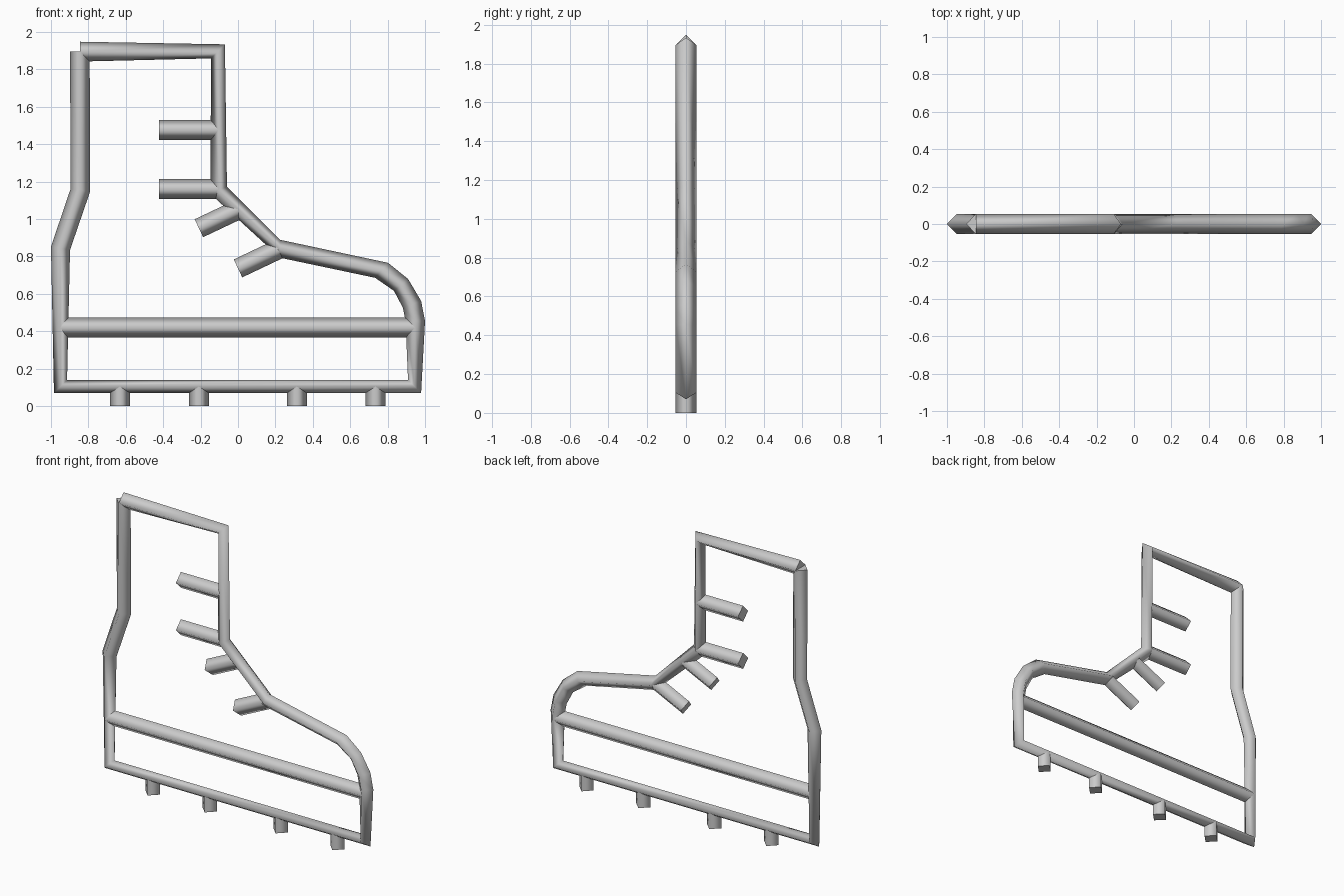
import bpy, bmesh
from mathutils import Vector

if "Cube" in bpy.data.objects:
    bpy.data.objects.remove(bpy.data.objects["Cube"])

R = 0.053  # half width of the diamond-section tube

grey = bpy.data.materials.new("plain grey")
grey.diffuse_color = (0.6, 0.6, 0.6, 1)
grey.use_nodes = True
grey.node_tree.nodes["Principled BSDF"].inputs["Base Color"].default_value = grey.diffuse_color


def tube(name, stations):
    """Diamond-section tube through (outer, inner) pairs of x, z points."""
    bm = bmesh.new()
    rings = []
    for (ox, oz), (ix, iz) in stations:
        mx, mz = (ox + ix) / 2, (oz + iz) / 2
        ring = [(ox, 0, oz), (mx, -R, mz), (ix, 0, iz), (mx, R, mz)]
        rings.append([bm.verts.new(p) for p in ring])
    for a, b in zip(rings, rings[1:]):
        for i in range(4):
            j = (i + 1) % 4
            bm.faces.new((a[i], a[j], b[j], b[i])).smooth = True
    # flat end caps, split from the smooth sides
    caps = [bm.faces.new(rings[0]), bm.faces.new(rings[-1])]
    bmesh.ops.recalc_face_normals(bm, faces=bm.faces)
    for cap in caps:
        for e in cap.edges:
            e.smooth = False
    mesh = bpy.data.meshes.new(name)
    bm.to_mesh(mesh)
    bm.free()
    mesh.materials.append(grey)
    obj = bpy.data.objects.new(name, mesh)
    bpy.context.collection.objects.link(obj)
    return obj


def bar(name, start, end):
    """Straight tube between two x, z points."""
    a, b = Vector(start), Vector(end)
    d = (b - a).normalized()
    n = Vector((-d.y, d.x)) * R
    return tube(name, [(a + n, a - n), (b + n, b - n)])


# Boot outline: down the heel, along the sole, round the toe, up the shaft
tube("boot_outline", [
    ((-0.898, 1.895), (-0.793, 1.895)),
    ((-0.895, 1.162), (-0.791, 1.146)),
    ((-1.000, 0.852), (-0.898, 0.835)),
    ((-0.984, 0.070), (-0.914, 0.139)),
    ((0.979, 0.070), (0.909, 0.139)),
    ((1.000, 0.455), (0.896, 0.455)),
    ((0.979, 0.562), (0.882, 0.525)),
    ((0.909, 0.680), (0.834, 0.616)),
    ((0.802, 0.766), (0.733, 0.686)),
    ((0.225, 0.889), (0.225, 0.793)),
    ((-0.059, 1.173), (-0.148, 1.135)),
    ((-0.070, 1.934), (-0.144, 1.859)),
    ((-0.845, 1.948), (-0.845, 1.842)),
])

# Line between the sole and the upper
bar("sole_line", (-0.95, 0.42), (0.945, 0.42))

# Studs under the sole
for i, x in enumerate((-0.631, -0.209, 0.315, 0.735)):
    bar(f"sole_stud_{i + 1}", (x, 0), (x, 0.105))

# Laces
laces = [((-0.422, 1.476), (-0.107, 1.476)),
         ((-0.422, 1.160), (-0.107, 1.160)),
         ((-0.209, 0.951), (0.000, 1.050)),
         ((0.000, 0.736), (0.215, 0.838))]
for i, (a, b) in enumerate(laces):
    bar(f"lace_{i + 1}", a, b)
